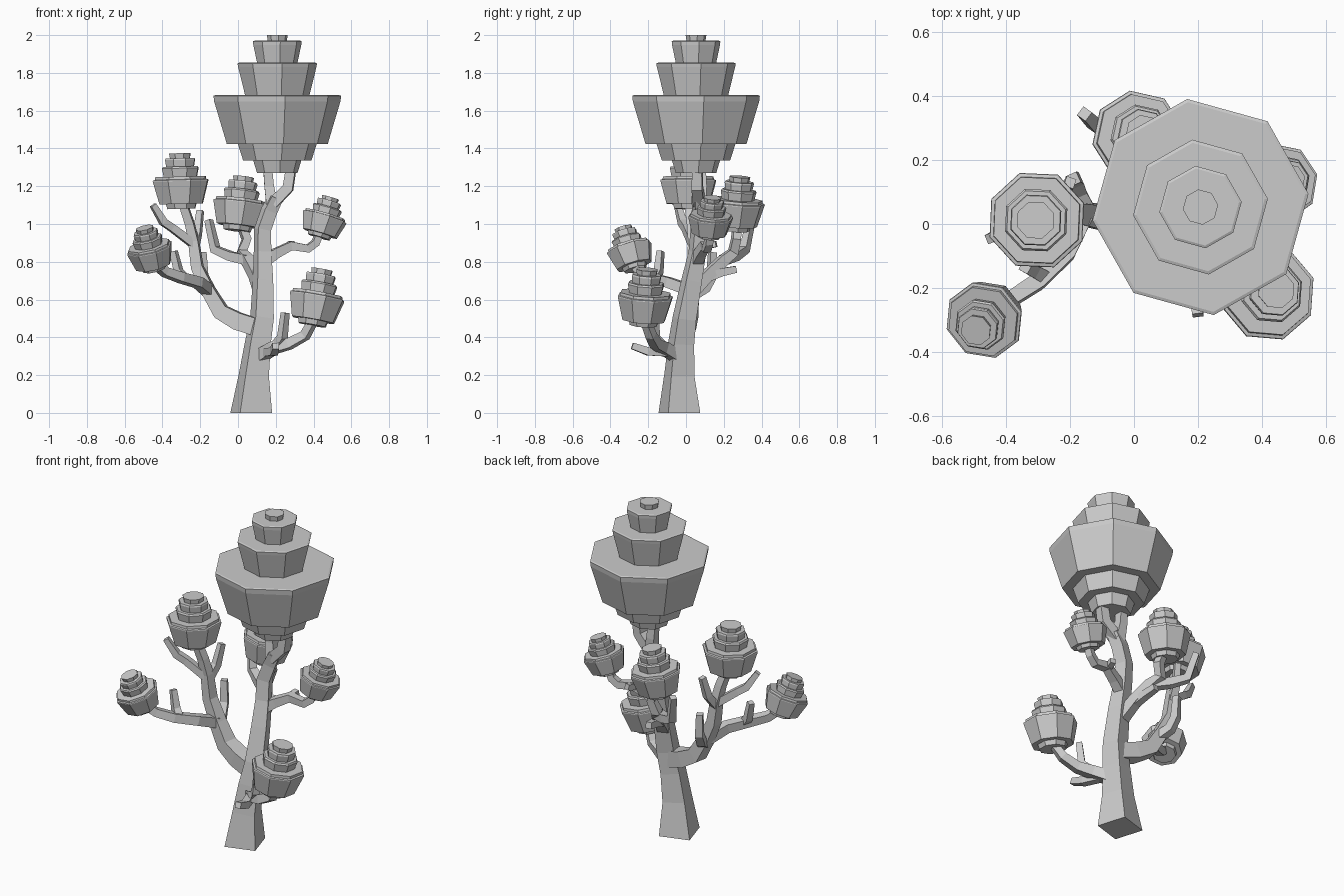
import bpy, bmesh, math
from mathutils import Vector, Matrix


def finish(name, bm):
    bmesh.ops.recalc_face_normals(bm, faces=bm.faces)
    me = bpy.data.meshes.new(name)
    bm.to_mesh(me)
    bm.free()
    bpy.context.collection.objects.link(bpy.data.objects.new(name, me))


def skin(bm, rings):
    n = len(rings[0])
    for a, b in zip(rings, rings[1:]):
        for i in range(n):
            j = (i + 1) % n
            bm.faces.new((a[i], a[j], b[j], b[i]))
    bm.faces.new(rings[0][::-1])
    bm.faces.new(rings[-1])


def branch(name, pts, turn=0):
    """Four-sided limb through (x, y, z, half width) points."""
    bm = bmesh.new()
    P = [Vector(p[:3]) for p in pts]
    last = len(P) - 1
    d0 = (P[1] - P[0]).normalized()
    side = Vector((1, 0, 0)) if abs(d0.z) > 0.8 else Vector((0, 0, 1))
    side = Matrix.Rotation(math.radians(turn), 3, 'Z') @ side
    rings = []
    for i, p in enumerate(P):
        d = P[1] - P[0] if i == 0 else P[i] - P[i - 1]
        e = P[i + 1] - P[i] if i < last else d
        t = (d.normalized() + e.normalized()).normalized()
        if i == 0 and p.z == 0:
            t = Vector((0, 0, 1))
        side = (side - t * side.dot(t)).normalized()
        up = t.cross(side)
        h = pts[i][3]
        rings.append([bm.verts.new(p + side * a * h + up * b * h)
                      for a, b in ((1, 1), (-1, 1), (-1, -1), (1, -1))])
    skin(bm, rings)
    finish(name, bm)


def crown(name, bottom, top, radius, profile, turn):
    """Stepped eight-sided foliage; profile z runs 0..1 along its axis."""
    bm = bmesh.new()
    b, axis = Vector(bottom), Vector(top) - Vector(bottom)
    q = Vector((0, 0, 1)).rotation_difference(axis)
    rings = []
    for r, z in profile:
        ring = []
        for i in range(8):
            a = math.radians(turn + 45 * i)
            v = Vector((math.cos(a), math.sin(a), 0)) * r * radius
            ring.append(bm.verts.new(b + axis * z + q @ v))
        rings.append(ring)
    skin(bm, rings)
    finish(name, bm)


# Trunk and its fork into the main crown
branch("trunk", [(.07, -.035, 0, .0885), (.084, -.035, .2, .064), (.105, -.025, .37, .055),
                 (.127, -.008, .5, .05), (.132, .03, .7, .043), (.13, .06, .85, .037),
                 (.13, .07, .97, .036), (.165, .075, 1.07, .035), (.2, .07, 1.14, .032)], 17)
branch("fork_right", [(.185, .07, 1.11, .03), (.265, .06, 1.19, .028), (.285, .06, 1.32, .025)])
branch("fork_left", [(.18, .075, 1.1, .03), (.165, .085, 1.2, .025), (.155, .08, 1.32, .023)])

# Left limb with its sub-branches
branch("left_limb", [(.11, -.015, .45, .046), (0, .005, .485, .046), (-.09, .02, .535, .041),
                     (-.155, .03, .645, .035), (-.215, .04, .77, .03), (-.235, .04, .91, .026),
                     (-.255, .03, 1.0, .023), (-.295, .012, 1.12, .021)])
branch("left_front_limb", [(-.16, .02, .65, .029), (-.21, -.09, .69, .027), (-.3, -.18, .715, .025),
                           (-.385, -.235, .745, .023), (-.45, -.28, .8, .021)])
branch("left_front_twig", [(-.28, -.165, .71, .021), (-.315, -.145, .75, .02), (-.34, -.135, .855, .016)])
branch("left_outer_twig", [(-.23, .04, .89, .022), (-.35, .0, .98, .02), (-.395, -.02, 1.01, .02), (-.45, -.045, 1.1, .015)])
branch("left_back_twig", [(-.235, .04, .87, .022), (-.215, .1, .95, .02), (-.2, .13, 1.07, .016)])
branch("left_back_stub", [(-.14, .03, .62, .026), (-.175, .1, .66, .024), (-.185, .135, .72, .022), (-.19, .14, .85, .018)])

# Back limb
branch("back_limb", [(.12, .04, .65, .032), (.09, .12, .735, .029), (.05, .2, .81, .028),
                     (.02, .25, .85, .025), (.045, .265, .92, .022), (.015, .27, 1.0, .02)])
branch("back_twig", [(.05, .2, .81, .026), (-.04, .26, .83, .024), (-.12, .31, .865, .022), (-.155, .345, 1.02, .017)])
branch("back_stub", [(.09, .12, .72, .023), (.075, .19, .745, .021), (.065, .265, .76, .018)])

# Right limb
branch("right_limb", [(.12, .05, .79, .03), (.2, .075, .845, .026), (.28, .1, .885, .023),
                      (.37, .11, .87, .021), (.41, .12, .9, .02), (.435, .125, .96, .018)])
branch("right_stub", [(.27, .095, .88, .018), (.285, .16, .895, .016)])

# Lower front limb
branch("low_limb", [(.1, -.03, .29, .032), (.19, -.12, .345, .03), (.27, -.16, .365, .026),
                    (.355, -.185, .41, .023), (.4, -.215, .49, .02)])
branch("low_twig", [(.2, -.125, .35, .024), (.235, -.165, .4, .021), (.25, -.17, .53, .017)])
branch("low_stub", [(.15, -.09, .32, .022), (.19, -.2, .325, .021), (.2, -.285, .355, .017)])

# Foliage: one tall main crown, five small ones
big = [(.32, 0), (.38, .09), (.54, .09), (.625, .212), (.8, .212), (1.0, .52), (1.01, .56), (.98, .565),
       (.51, .565), (.62, .77), (.63, .795), (.60, .8), (.32, .8), (.38, .93), (.385, .955), (.36, .96),
       (.15, .96), (.165, 1)]
small = [(.5, 0), (.55, .09), (.78, .09), (1.0, .5), (.99, .52), (.92, .53), (.91, .58), (.6, .58),
         (.66, .73), (.62, .76), (.5, .76), (.54, .88), (.52, .91), (.36, .91), (.39, 1)]
crown("main_crown", (.208, .053, 1.27), (.208, .053, 2.0), .337, big, 7)
for name, lo, hi, r, turn in (
        ("left_crown", (-.3, .012, 1.08), (-.308, .012, 1.375), .157, 20),
        ("left_front_crown", (-.442, -.268, .76), (-.495, -.333, .98), .126, 15),
        ("back_crown", (-.005, .262, .965), (.03, .285, 1.25), .146, 10),
        ("right_crown", (.428, .122, .93), (.49, .14, 1.14), .122, 12),
        ("low_crown", (.392, -.225, .465), (.445, -.206, .76), .153, 18)):
    crown(name, lo, hi, r, small, turn)
